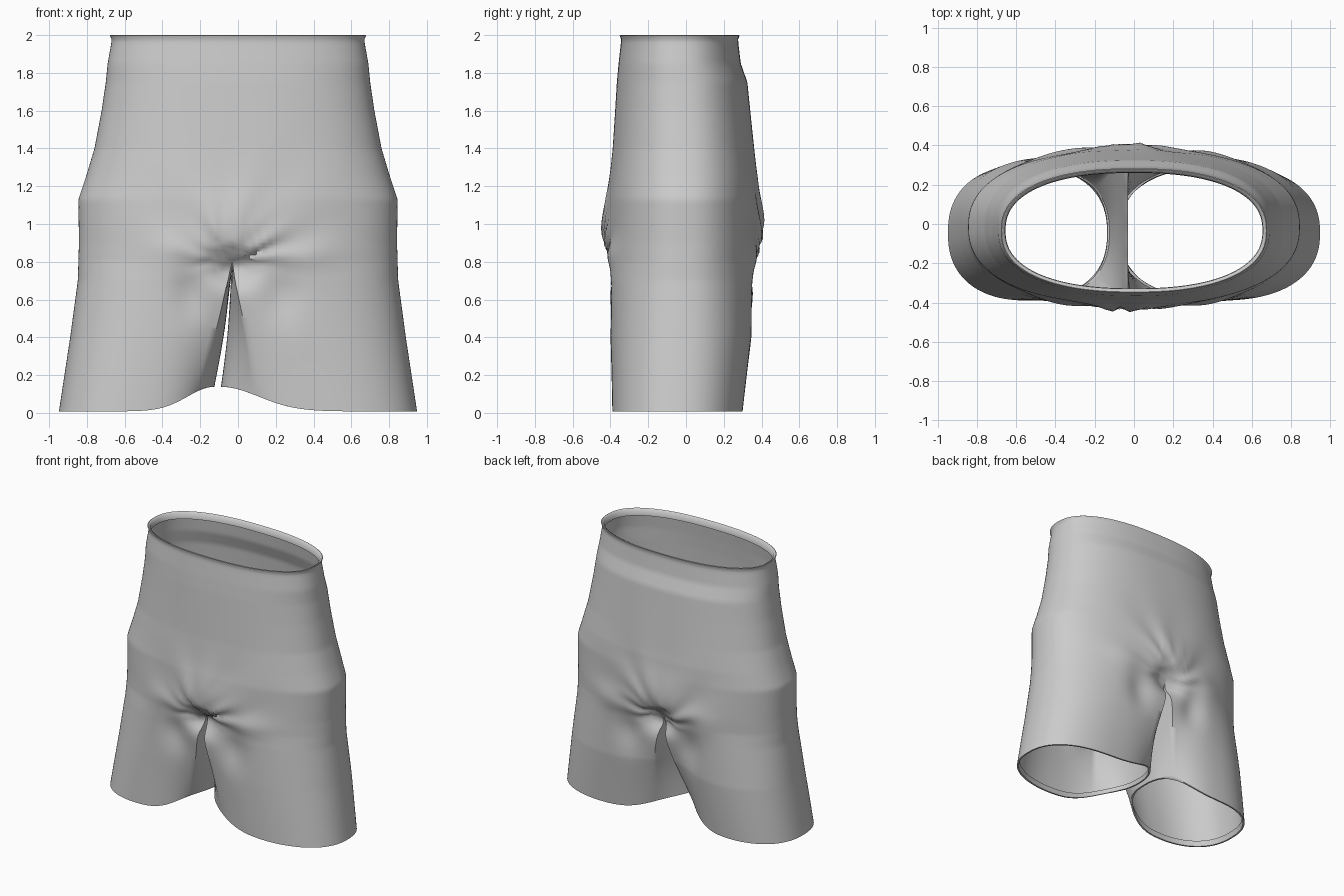
import bpy, bmesh
from math import sin, cos, pi, exp, atan2, hypot

if "Cube" in bpy.data.objects:
    bpy.data.objects.remove(bpy.data.objects["Cube"])

# Silhouette profile: height, half width, front y, back y
PROFILE = [(2.0, .68, -.352, .285), (1.975, .668, -.343, .275), (1.85, .69, -.357, .29),
           (1.75, .70, -.366, .325), (1.6, .722, -.375, .34), (1.4, .76, -.387, .36),
           (1.25, .805, -.40, .375), (1.13, .845, -.41, .38), (.9, .842, -.418, .385),
           (.7, .848, -.425, .38), (.4, .888, -.412, .36), (0, .948, -.39, .30)]
CROTCH = .80
POWER = 2 / 2.35          # superellipse roundness
ARC, INNER = 90, 30       # segments over outer arc and inner thigh


def smooth(v):
    v = max(0, min(1, v))
    return v * v * (3 - 2 * v)


def section(z):
    for (z1, *p), (z0, *q) in zip(PROFILE, PROFILE[1:]):
        if z >= z0:
            k = (z - z0) / (z1 - z0)
            return [b + (a - b) * k for a, b in zip(p, q)]
    return PROFILE[-1][1:]


def spow(v):
    return (1 if v >= 0 else -1) * abs(v) ** POWER


def warp(x, y, z):
    """Gathered folds around the crotch, and its slight offset."""
    r, phi = hypot(x, z - CROTCH), atan2(z - CROTCH, x)
    side = smooth((abs(y) - .15) / .2) * (1 if y > 0 else -1)
    up = smooth((z - .7) / .2)
    near = exp(-(r / .26) ** 2)
    d = .013 * near * up * sin(13 * phi + 5 * r + side)
    d += .007 * exp(-(r / .5) ** 2) * up * sin(9 * phi + 1.3)
    d += .025 * exp(-(x / .2) ** 2 - ((z - 1.0) / .16) ** 2)
    d += .015 * exp(-((abs(x) - .38) / .14) ** 2 - ((z - .84) / .09) ** 2)
    d -= .035 * exp(-((abs(x) - .24) / .1) ** 2 - ((z - .64) / .15) ** 2)
    y += side * d
    y *= 1 - .22 * exp(-(x / .13) ** 2 - ((z - .77) / .09) ** 2)
    z += .012 * near * sin(38 * y + 20 * x) * smooth(1 - abs(z - CROTCH) / .25)
    x -= .03 * exp(-(x / .3) ** 2 - ((z - CROTCH) / .3) ** 2)
    return x, y, z


def half_point(s, t, z, inset=0):
    a, f, b = section(z)
    return (s * (a - inset) * max(0, cos(t)) ** POWER,
            (f + b) / 2 + ((b - f) / 2 - inset) * spow(sin(t)))


def body_row(s, z, inset=0):
    return [warp(*half_point(s, -pi / 2 + pi * i / ARC, z, inset), z)
            for i in range(ARC + 1)]


def leg_row(s, f, inset=0):
    """Blend from half a hip section at the crotch to a closed oval at the hem."""
    tip = -.09 if s > 0 else -.125
    split = 2.2 if s > 0 else 2.45
    row = []
    for i in range(ARC + INNER):
        outer = i <= ARC
        zi = CROTCH * (1 - f)
        a, fr, bk = section(zi)
        if outer:
            u = -1 + 2 * i / ARC
            hx, hy = half_point(s, u * pi / 2, zi, inset)
            t, z0 = u * split, CROTCH
        else:
            u = (i - ARC) / INNER
            hx, hy = 0, bk + (fr - bk) * u
            t, z0 = split + u * (2 * pi - 2 * split), CROTCH - .03 * sin(pi * u)
        cx, rx = (s * a + tip) / 2, abs(s * a - tip) / 2 - inset
        ox = cx + s * rx * spow(cos(t))
        oy = (fr + bk) / 2 + ((bk - fr) / 2 - inset) * spow(sin(t))
        x, y = hx + (ox - hx) * f, hy + (oy - hy) * f
        hem = .008 + .13 * exp(-((x - tip) / (.28 if s > 0 else .2)) ** 2)
        row.append(warp(x, y, z0 + (hem - z0) * f))
    return row


def add_grid(bm, rows, closed, flip):
    rows = [[bm.verts.new(p) for p in r] for r in rows]
    n = len(rows[0])
    for r0, r1 in zip(rows, rows[1:]):
        for i in range(n if closed else n - 1):
            j = (i + 1) % n
            quad = [r0[i], r1[i], r1[j], r0[j]]
            bm.faces.new(quad[::-1] if flip else quad)


bm = bmesh.new()
for s in (1, -1):
    # Hips and seat, starting with the turned-in waist edge
    upper = [body_row(s, 1.95, .018), body_row(s, 1.99, .018), body_row(s, 2.0, .006)]
    upper += [body_row(s, 1.997 - (1.997 - CROTCH) * k / 64) for k in range(65)]
    add_grid(bm, upper, False, s < 0)
    # Leg, ending with the turned-in hem
    lower = [leg_row(s, k / 44) for k in range(45)]
    lower += [leg_row(s, 1.0, .012), leg_row(s, .95, .016)]
    add_grid(bm, lower, True, s < 0)
bmesh.ops.remove_doubles(bm, verts=bm.verts, dist=.0004)
bmesh.ops.recalc_face_normals(bm, faces=bm.faces)

mesh = bpy.data.meshes.new("shorts")
bm.to_mesh(mesh)
bm.free()
shorts = bpy.data.objects.new("shorts", mesh)
bpy.context.collection.objects.link(shorts)
bpy.context.view_layer.objects.active = shorts
shorts.select_set(True)
bpy.ops.object.shade_smooth_by_angle(angle=1.0)
